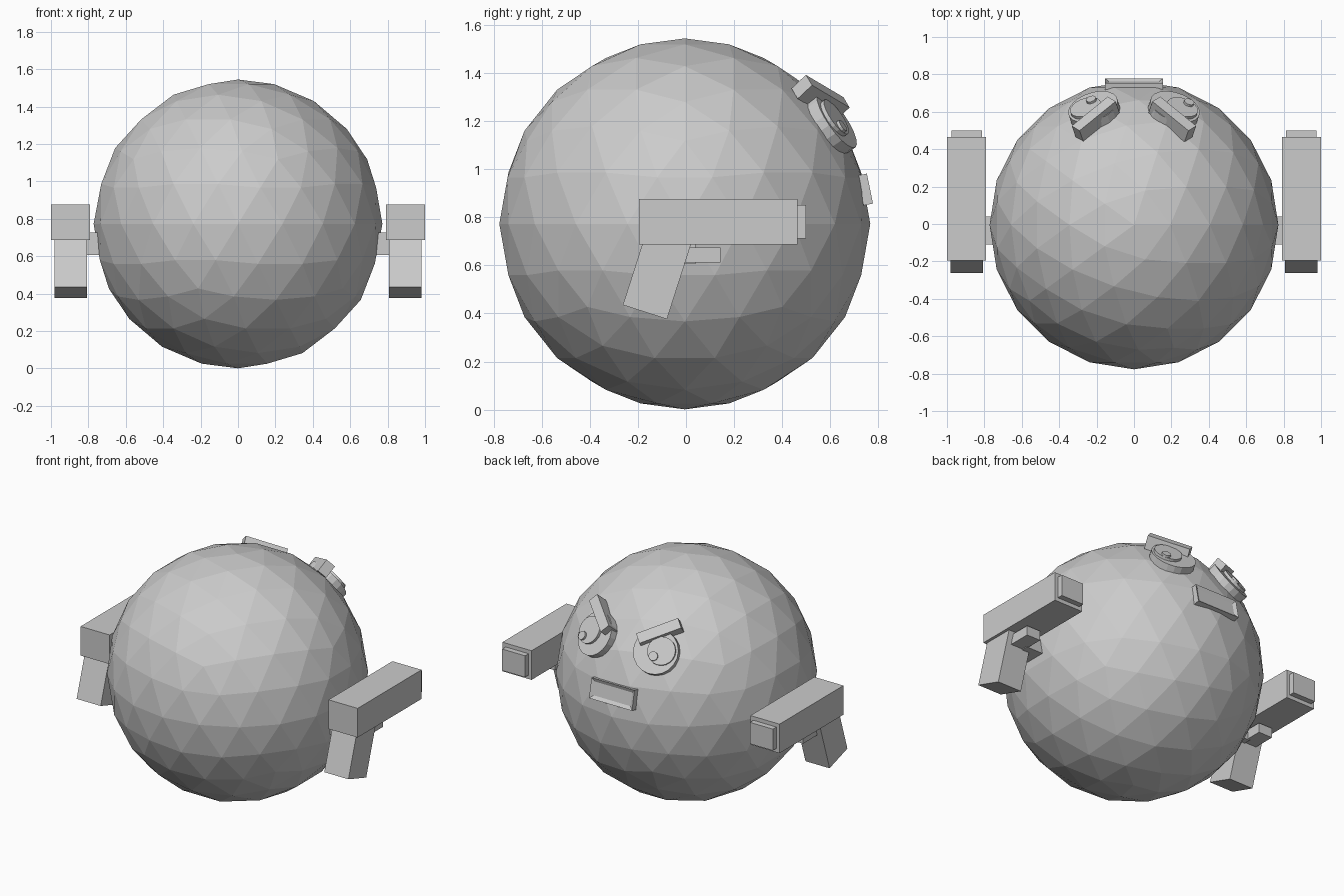
import bpy, bmesh
from mathutils import Vector, Matrix

if "Cube" in bpy.data.objects:
    bpy.data.objects.remove(bpy.data.objects["Cube"])

grey = bpy.data.materials.new("plain_grey")
grey.diffuse_color = (0.6, 0.6, 0.6, 1)
grey.use_nodes = True
grey.node_tree.nodes["Principled BSDF"].inputs["Base Color"].default_value = grey.diffuse_color
CENTRE = Vector((0, -0.005, 0.773))


def finish(name, bm, matrix=Matrix()):
    me = bpy.data.meshes.new(name)
    bm.transform(matrix)
    bmesh.ops.recalc_face_normals(bm, faces=bm.faces)
    bm.to_mesh(me)
    bm.free()
    me.materials.append(grey)
    ob = bpy.data.objects.new(name, me)
    bpy.context.collection.objects.link(ob)
    return ob


def frame(origin, x_dir, z_dir):
    """Local frame: z along z_dir, x as near x_dir as possible."""
    z = Vector(z_dir).normalized()
    x = Vector(x_dir)
    x = (x - z * x.dot(z)).normalized()
    y = z.cross(x)
    return Matrix.Translation(origin) @ Matrix((x, y, z)).transposed().to_4x4()


def box(name, size, matrix):
    bm = bmesh.new()
    bmesh.ops.create_cube(bm, size=1, matrix=Matrix.Diagonal((*size, 1)))
    return finish(name, bm, matrix)


def span_box(name, side, xs, ys, zs):
    mid = Vector((side * sum(xs) / 2, sum(ys) / 2, sum(zs) / 2))
    size = (xs[1] - xs[0], ys[1] - ys[0], zs[1] - zs[0])
    return box(name, size, Matrix.Translation(mid))


def disc(name, radius, depth, matrix, sides):
    bm = bmesh.new()
    bmesh.ops.create_cone(bm, cap_ends=True, segments=sides, radius1=radius,
                          radius2=radius, depth=depth)
    return finish(name, bm, matrix)


# Faceted ball body
bm = bmesh.new()
bmesh.ops.create_icosphere(bm, subdivisions=3, radius=0.772)
finish("body", bm, Matrix.Translation(CENTRE))

for side, tag in ((1, "right"), (-1, "left")):
    # Side blaster: barrel, muzzle, trigger and the arm joining the body
    span_box(tag + "_barrel", side, (0.79, 1.0), (-0.195, 0.464), (0.687, 0.877))
    span_box(tag + "_muzzle", side, (0.812, 0.977), (0.45, 0.5), (0.712, 0.852))
    span_box(tag + "_trigger", side, (0.845, 0.945), (-0.05, 0.143), (0.612, 0.675))
    span_box(tag + "_arm", side, (0.6, 0.86), (-0.11, 0.04), (0.607, 0.727))

    # Slanted grip
    up = Vector((0, 0.305, 0.952))
    base = Vector((side * 0.894, -0.171, 0.406))
    box(tag + "_grip", (0.174, 0.193, 0.36), frame(base + up * 0.18, (1, 0, 0), up))

    # Eye: white, pupil set outward, highlight shifted the same way on both
    look = Vector((side * 0.275, 0.79, 0.54)).normalized()
    eye = CENTRE + look * 0.772
    disc(tag + "_eye", 0.138, 0.05, frame(eye, (1, 0, 0), look), 20)
    pupil = frame(eye, (1, 0, 0), look) @ Matrix.Translation((side * 0.036, -0.012, 0.022))
    disc(tag + "_pupil", 0.086, 0.04, pupil, 20)
    disc(tag + "_highlight", 0.028, 0.03,
         pupil @ Matrix.Translation((0.034, 0.045, 0.018)), 12)

    # Angry brow, inner end lower
    box(tag + "_brow", (0.265, 0.065, 0.085),
        frame((side * 0.205, 0.56, 1.297), (side * 0.7, -0.63, 0.3),
              (side * 0.25, 0.70, 0.66)))

# Mouth block with a recessed panel
bm = bmesh.new()
bmesh.ops.create_cube(bm, size=1, matrix=Matrix.Diagonal((0.31, 0.127, 0.04, 1)))
front = [f for f in bm.faces if f.normal.z > 0.9]
bmesh.ops.inset_region(bm, faces=front, thickness=0.03)
bmesh.ops.translate(bm, verts=front[0].verts, vec=(0, 0, -0.012))
finish("mouth", bm, frame((0, 0.746, 0.916), (-1, 0, 0), (0, 0.98, 0.2)))
